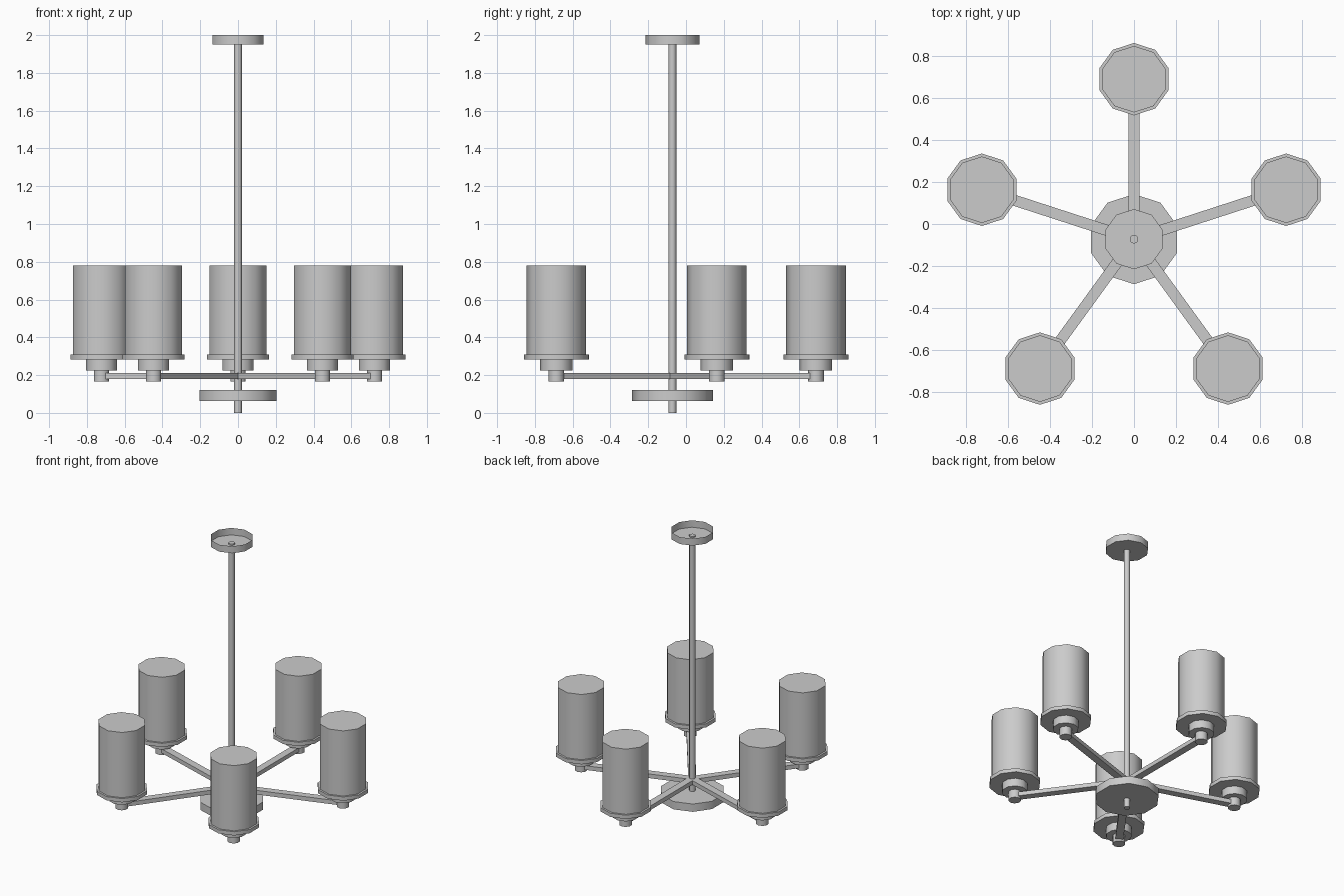
import bpy, bmesh, math
from mathutils import Matrix, Vector

if "Cube" in bpy.data.objects:
    bpy.data.objects.remove(bpy.data.objects["Cube"])

CX, CY = 0.0, -0.072    # axis of the fixture
REACH = 0.76            # axis to lamp centre
SIDES = 10

def finish(bm, name, smooth=True):
    bmesh.ops.recalc_face_normals(bm, faces=bm.faces)
    me = bpy.data.meshes.new(name)
    bm.to_mesh(me)
    bm.free()
    ob = bpy.data.objects.new(name, me)
    bpy.context.collection.objects.link(ob)
    if smooth:
        bpy.ops.object.select_all(action='DESELECT')
        bpy.context.view_layer.objects.active = ob
        ob.select_set(True)
        bpy.ops.object.shade_smooth_by_angle(angle=math.radians(40))
    return ob

def drum(name, x, y, r, z0, z1, open_top=False):
    # ten-sided drum with a corner on the y axis
    bm = bmesh.new()
    m = Matrix.Translation((x, y, (z0 + z1) / 2)) @ Matrix.Rotation(math.pi / 2, 4, 'Z')
    # the primitive may start on x or y, so place the ring by hand
    rings = []
    for z in (z0, z1):
        rings.append([bm.verts.new((x + r * math.cos(math.pi / 2 + i * math.tau / SIDES),
                                    y + r * math.sin(math.pi / 2 + i * math.tau / SIDES), z))
                      for i in range(SIDES)])
    lo, hi = rings
    for i in range(SIDES):
        j = (i + 1) % SIDES
        bm.faces.new((lo[i], lo[j], hi[j], hi[i]))
    bm.faces.new(lo[::-1])
    if not open_top:
        bm.faces.new(hi)
    return finish(bm, name)

def arm(name, angle):
    # square bar from the stem to the lamp holder
    bm = bmesh.new()
    m = (Matrix.Translation((CX, CY, 0.195)) @ Matrix.Rotation(angle, 4, 'Z')
         @ Matrix.Translation((0.365, 0, 0)) @ Matrix.Diagonal((0.73, 0.052, 0.03, 1)))
    bmesh.ops.create_cube(bm, size=1, matrix=m)
    return finish(bm, name, smooth=False)

# central stem, ceiling cup and lower disc
drum("stem", CX, CY, 0.021, 0.0, 1.96)
drum("ceiling_cup", CX, CY, 0.143, 1.95, 2.0, open_top=True)
drum("lower_disc", CX, CY, 0.214, 0.064, 0.12)

# five arms, each with a stacked lamp
for k in range(5):
    a = math.radians(90 + 72 * k)
    x, y = CX + REACH * math.cos(a), CY + REACH * math.sin(a)
    arm(f"arm_{k + 1}", a)
    drum(f"lamp_socket_{k + 1}", x, y, 0.042, 0.165, 0.225)
    drum(f"lamp_cup_{k + 1}", x, y, 0.086, 0.225, 0.285)
    drum(f"lamp_plate_{k + 1}", x, y, 0.172, 0.283, 0.31)
    drum(f"lamp_shade_{k + 1}", x, y, 0.158, 0.31, 0.78)
